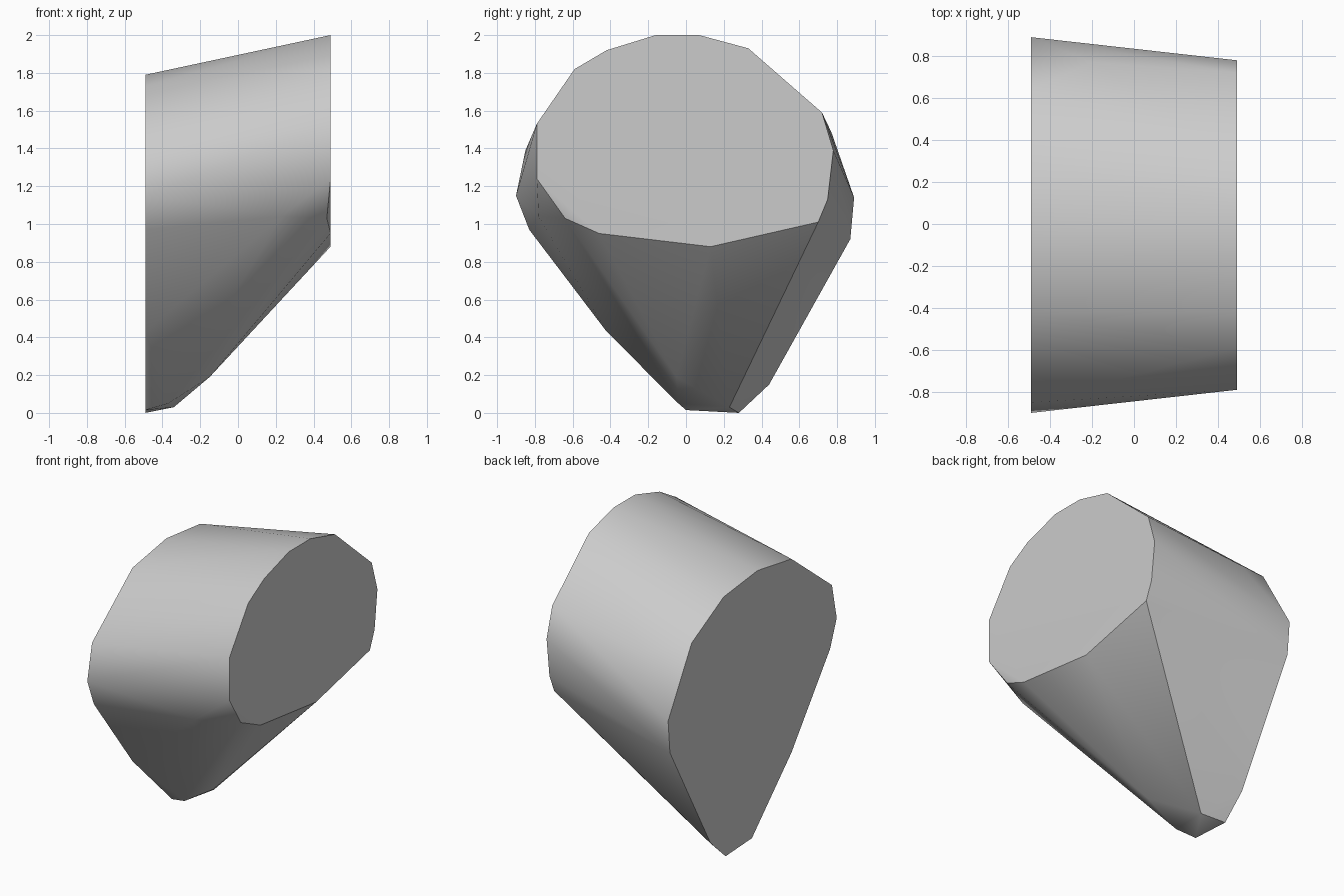
import bpy
import bmesh
import math
from mathutils import Vector

if "Cube" in bpy.data.objects:
    bpy.data.objects.remove(bpy.data.objects["Cube"], do_unlink=True)


def make_material(name, colour):
    material = bpy.data.materials.new(name)
    material.use_nodes = True
    material.diffuse_color = colour
    material.node_tree.nodes["Principled BSDF"].inputs["Base Color"].default_value = colour
    return material


def cap_points(x, outline):
    """Place a (y, z) outline on the plane at the given x."""
    return [Vector((x, y, z)) for y, z in outline]


def convex_solid(name, points, material, smooth_angle):
    """Wrap the points in a hull, merge flat regions and shade it."""
    bm = bmesh.new()
    for point in points:
        bm.verts.new(point)
    hull = bmesh.ops.convex_hull(bm, input=bm.verts[:])
    loose = {v for v in hull["geom_interior"] + hull["geom_unused"]
             if isinstance(v, bmesh.types.BMVert)}
    bmesh.ops.delete(bm, geom=list(loose), context="VERTS")
    bmesh.ops.dissolve_limit(bm, angle_limit=math.radians(0.5),
                             verts=bm.verts[:], edges=bm.edges[:])
    bmesh.ops.recalc_face_normals(bm, faces=bm.faces[:])
    mesh = bpy.data.meshes.new(name)
    bm.to_mesh(mesh)
    bm.free()
    mesh.materials.append(material)
    solid = bpy.data.objects.new(name, mesh)
    bpy.context.collection.objects.link(solid)
    bpy.ops.object.select_all(action="DESELECT")
    solid.select_set(True)
    bpy.context.view_layer.objects.active = solid
    bpy.ops.object.shade_smooth_by_angle(angle=math.radians(smooth_angle))
    return solid


half_width = 0.49

# Rounded upper cap on the left side
left_cap = cap_points(half_width, [
    (-.16, 2), (.07, 2), (.33, 1.93), (.72, 1.59), (.78, 1.39), (.75, 1.13), (.7, 1.01),
    (.13, .88), (-.46, .95), (-.79, 1.24), (-.79, 1.53), (-.59, 1.82), (-.42, 1.92)])

# Drop-shaped cap on the right side, tapering to the foot
right_cap = cap_points(-half_width, [
    (-.06, 1.79), (.3, 1.75), (.64, 1.57), (.89, 1.14), (.87, .92), (.44, .15), (.28, 0),
    (0, .015), (-.42, .43), (-.83, .97), (-.9, 1.15), (-.85, 1.39), (-.42, 1.73)])

# Chipped corners between the caps
corners = [Vector(p) for p in (
    (.47, -.64, 1.03), (.23, -.78, 1.04), (-.2, .77, 1.485),
    (-.34, .23, .03), (-.37, -.04, .05), (-.15, -.05, .19))]

stone_grey = make_material("stone grey", (0.6, 0.6, 0.6, 1))
convex_solid("faceted_block", left_cap + right_cap + corners, stone_grey, 34)
